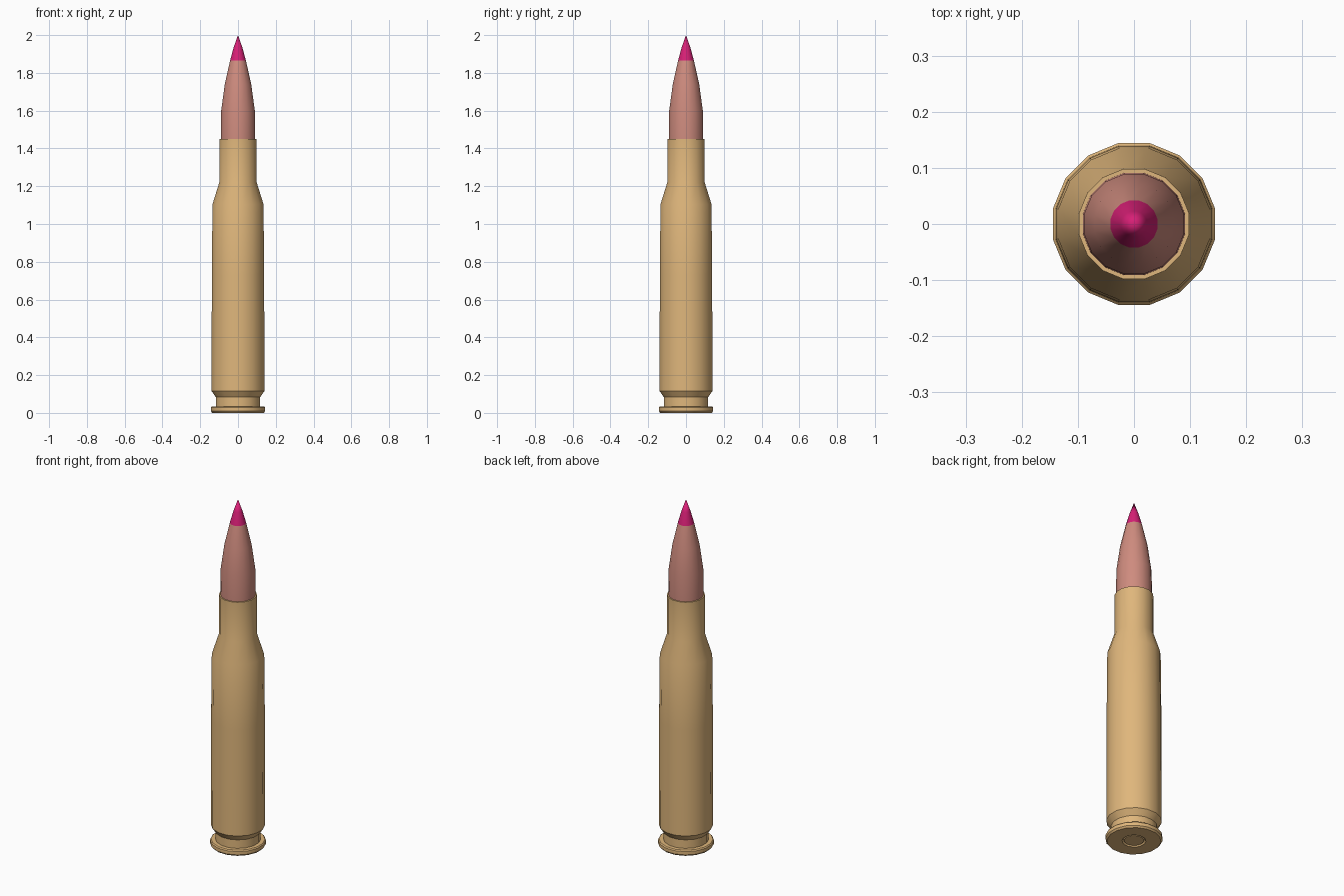
import bpy, bmesh, math

if "Cube" in bpy.data.objects:
    bpy.data.objects.remove(bpy.data.objects["Cube"])

SIDES = 16
FLAT = math.cos(math.pi / SIDES)   # profiles are measured at the flats


def material(name, rgb):
    m = bpy.data.materials.new(name)
    m.diffuse_color = (*rgb, 1)
    m.use_nodes = True
    m.node_tree.nodes["Principled BSDF"].inputs["Base Color"].default_value = m.diffuse_color
    return m


brass = material("brass", (0.74, 0.47, 0.20))
copper = material("dull copper", (0.62, 0.26, 0.21))
pink = material("pink paint", (0.68, 0.014, 0.18))


def lathe(name, profile, mats, rule=None, angle=30):
    """Revolve (radius, z) points around z; zero radius makes a pole."""
    bm = bmesh.new()
    rings = []
    for r, z in profile:
        if r == 0:
            rings.append([bm.verts.new((0, 0, z))] * SIDES)
        else:
            rings.append([bm.verts.new((r / FLAT * math.cos((i + 0.5) * math.tau / SIDES),
                                        r / FLAT * math.sin((i + 0.5) * math.tau / SIDES), z))
                          for i in range(SIDES)])
    for a, b in zip(rings, rings[1:]):
        for i in range(SIDES):
            j = (i + 1) % SIDES
            f = bm.faces.new(list(dict.fromkeys((a[i], a[j], b[j], b[i]))))
            if rule:
                f.material_index = rule(f.calc_center_median().z)
    bm.normal_update()
    me = bpy.data.meshes.new(name)
    bm.to_mesh(me)
    bm.free()
    for m in mats:
        me.materials.append(m)
    ob = bpy.data.objects.new(name, me)
    bpy.context.collection.objects.link(ob)
    bpy.ops.object.select_all(action='DESELECT')
    ob.select_set(True)
    bpy.context.view_layer.objects.active = ob
    bpy.ops.object.shade_smooth_by_angle(angle=math.radians(angle))
    return ob


# Case: primer pocket, rim, extractor groove, tapered body, shoulder, neck, mouth
lathe("case", [(0.053, 0.012), (0.060, 0.0), (0.136, 0.0), (0.144, 0.009), (0.144, 0.028),
               (0.139, 0.034), (0.117, 0.034), (0.117, 0.083), (0.140, 0.116),
               (0.1385, 0.73), (0.135, 1.105), (0.099, 1.22), (0.098, 1.45),
               (0.091, 1.45), (0.091, 1.40)], [brass])

# Primer cap in the base
lathe("primer", [(0, 0.003), (0.050, 0.003), (0.053, 0.012)], [brass])

# Bullet with a painted tip
lathe("bullet", [(0.091, 1.40), (0.091, 1.45), (0.089, 1.60), (0.070, 1.74),
                 (0.042, 1.865), (0.023, 1.935), (0, 2.0)],
      [copper, pink], lambda z: int(z > 1.865))
